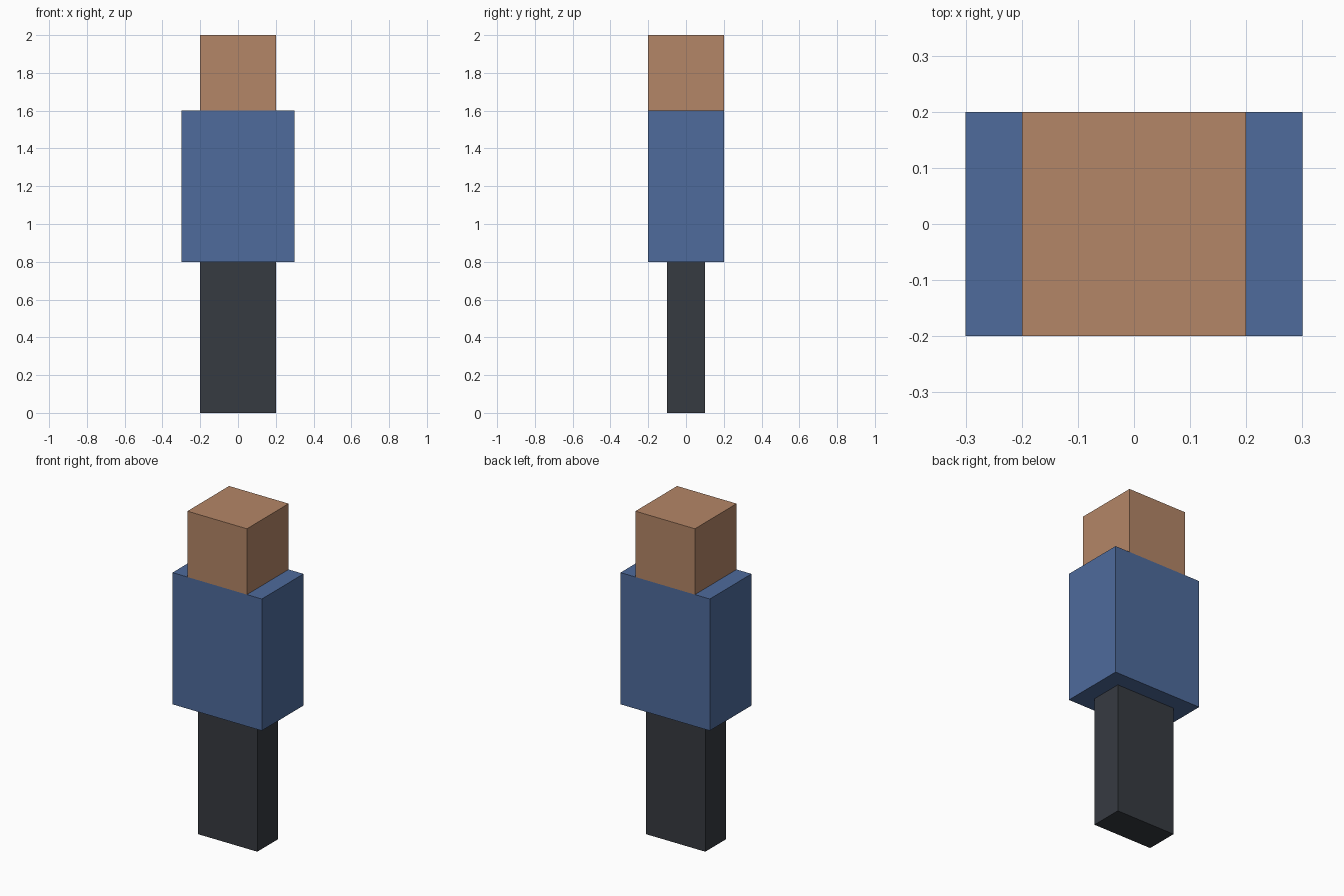
import bpy
import bmesh
from mathutils import Matrix, Vector

if "Cube" in bpy.data.objects:
    bpy.data.objects.remove(bpy.data.objects["Cube"], do_unlink=True)


def make_material(name, rgb):
    mat = bpy.data.materials.new(name)
    mat.use_nodes = True
    mat.diffuse_color = (*rgb, 1)
    mat.node_tree.nodes["Principled BSDF"].inputs["Base Color"].default_value = (*rgb, 1)
    return mat


def add_box(name, size, bottom, mat):
    """Flat-shaded box centred on the z axis, resting at height bottom."""
    mesh = bpy.data.meshes.new(name)
    bm = bmesh.new()
    centre = Vector((0, 0, bottom + size[2] / 2))
    bmesh.ops.create_cube(bm, size=1, matrix=Matrix.LocRotScale(centre, None, Vector(size)))
    bm.to_mesh(mesh)
    bm.free()
    mesh.materials.append(mat)
    obj = bpy.data.objects.new(name, mesh)
    bpy.context.collection.objects.link(obj)
    return obj


skin = make_material("skin_tan", (0.456, 0.238, 0.135))
shirt = make_material("shirt_blue", (0.077, 0.147, 0.332))
trousers = make_material("trousers_charcoal", (0.037, 0.043, 0.053))

# Stacked body blocks, from the ground up
add_box("legs", (0.4, 0.2, 0.8), 0.0, trousers)
add_box("torso", (0.6, 0.4, 0.8), 0.8, shirt)
add_box("head", (0.4, 0.4, 0.4), 1.6, skin)
